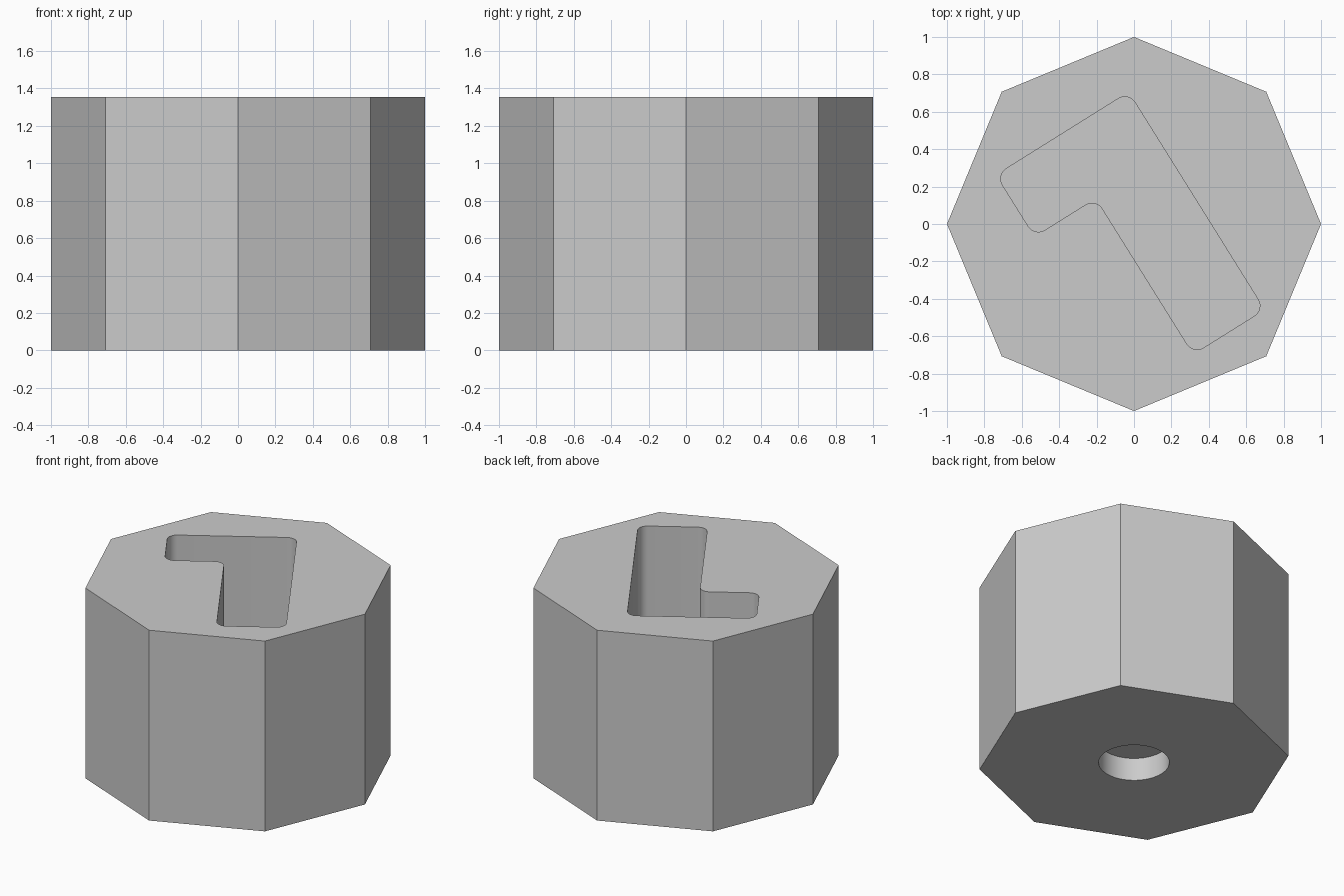
import bpy
import bmesh
from math import radians
from mathutils import Vector, Matrix

HEIGHT = 1.355
POCKET_DEPTH = 0.95
HOLE_RADIUS, HOLE_DEPTH = 0.228, 0.163
CORNER = 0.065

cube = bpy.data.objects.get("Cube")
if cube:
    bpy.data.objects.remove(cube, do_unlink=True)

grey = bpy.data.materials.new("plain grey")
grey.use_nodes = True
colour = (0.6, 0.6, 0.6, 1)
grey.diffuse_color = colour
grey.node_tree.nodes["Principled BSDF"].inputs["Base Color"].default_value = colour


def make_object(name, bm):
    bmesh.ops.recalc_face_normals(bm, faces=bm.faces)
    mesh = bpy.data.meshes.new(name)
    bm.to_mesh(mesh)
    bm.free()
    mesh.materials.append(grey)
    obj = bpy.data.objects.new(name, mesh)
    bpy.context.collection.objects.link(obj)
    return obj


def prism(name, sides, radius, bottom, top):
    bm = bmesh.new()
    place = Matrix.Translation((0, 0, (bottom + top) / 2))
    bmesh.ops.create_cone(bm, cap_ends=True, segments=sides, radius1=radius,
                          radius2=radius, depth=top - bottom, matrix=place)
    return make_object(name, bm)


def rounded_prism(name, outline, corner, bottom, top):
    bm = bmesh.new()
    bm.faces.new([bm.verts.new((x, y, bottom)) for x, y in outline])
    bmesh.ops.bevel(bm, geom=bm.verts[:], offset=corner, segments=8,
                    profile=0.5, affect='VERTICES')
    walls = bmesh.ops.extrude_face_region(bm, geom=bm.faces[:])
    moved = [g for g in walls["geom"] if isinstance(g, bmesh.types.BMVert)]
    bmesh.ops.translate(bm, verts=moved, vec=Vector((0, 0, top - bottom)))
    return make_object(name, bm)


# Octagonal body
body = prism("octagonal_block", 8, 1.0, 0, HEIGHT)

# L-shaped pocket, laid out along its long arm and then turned
outline = [(-0.613, 0.349), (0.758, 0.349), (0.758, -0.10),
           (-0.225, -0.10), (-0.225, -0.486), (-0.613, -0.486)]
pocket = rounded_prism("pocket_cutter", outline, CORNER,
                       HEIGHT - POCKET_DEPTH, HEIGHT + 0.1)
pocket.data.transform(Matrix.Rotation(radians(-58), 4, 'Z'))

# Round blind hole in the base
hole = prism("base_hole_cutter", 64, HOLE_RADIUS, -0.1, HOLE_DEPTH)

# Cut both recesses out of the body
bpy.ops.object.select_all(action='DESELECT')
bpy.context.view_layer.objects.active = body
body.select_set(True)
for cutter in (pocket, hole):
    cutter.hide_render = True
    cut = body.modifiers.new(cutter.name, 'BOOLEAN')
    cut.operation = 'DIFFERENCE'
    cut.solver = 'EXACT'
    cut.object = cutter
    bpy.ops.object.modifier_apply(modifier=cut.name)
    bpy.data.objects.remove(cutter, do_unlink=True)

bpy.ops.object.shade_smooth_by_angle(angle=radians(30))
